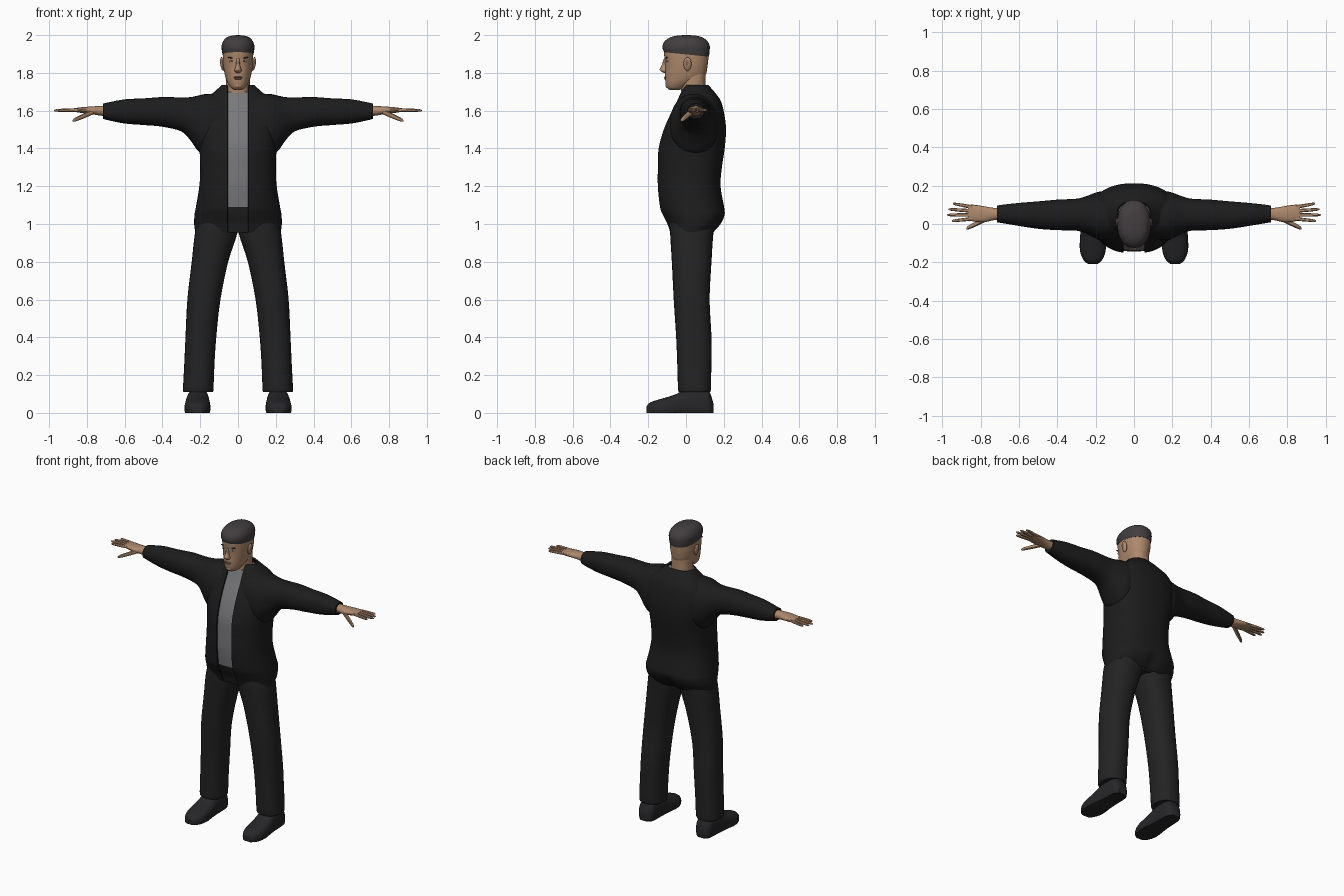
import bpy, bmesh
from math import sin, cos, pi, asin, copysign, exp
from mathutils import Matrix, Vector

cube = bpy.data.objects.get("Cube")
if cube:
    bpy.data.objects.remove(cube, do_unlink=True)


def material(name, rgb):
    m = bpy.data.materials.new(name)
    m.use_nodes = True
    m.diffuse_color = (*rgb, 1)
    m.node_tree.nodes["Principled BSDF"].inputs["Base Color"].default_value = (*rgb, 1)
    return m


JACKET = material("black jacket cloth", (.012, .012, .012))
TROUSERS = material("charcoal trouser cloth", (.017, .017, .017))
SHOES = material("dark shoe leather", (.02, .019, .021))
SHIRT = material("grey shirt cloth", (.19, .19, .2))
SKIN = material("skin", (.42, .25, .15))
LIPS = material("lip tone", (.27, .14, .09))
HAIR = material("dark hair", (.055, .048, .05))
EYE_WHITE = material("eye white", (.5, .48, .45))
parts = []


def finish(name, bm, mat, mirror=False, thickness=0):
    """Turn a bmesh into an object, optionally mirrored across x or thickened."""
    mesh = bpy.data.meshes.new(name)
    bm.to_mesh(mesh)
    bm.free()
    mesh.materials.append(mat)
    obj = bpy.data.objects.new(name, mesh)
    bpy.context.collection.objects.link(obj)
    if thickness:
        shell = obj.modifiers.new("cloth thickness", 'SOLIDIFY')
        shell.thickness = thickness
        shell.offset = -1
    if mirror:
        mod = obj.modifiers.new("other side", 'MIRROR')
        mod.use_mirror_merge = False
    parts.append(obj)
    return obj


def resample(rows, steps):
    """Smooth Catmull-Rom interpolation between the given rings."""
    out = []
    for i in range(len(rows) - 1):
        quad = [rows[max(i - 1, 0)], rows[i], rows[i + 1], rows[min(i + 2, len(rows) - 1)]]
        for s in range(steps):
            t = s / steps
            out.append([b + t * (c - a + t * (2*a - 5*b + 4*c - d + t * (3*(b - c) + d - a))) / 2
                        for a, b, c, d in zip(*quad)])
    return out + [list(rows[-1])]


def loft(name, rows, mat, axis='z', power=2.2, sides=32, steps=4, gap=0, reshape=None, **kw):
    """Skin rings of (position, low u, high u, low v, high v); gap leaves the front open."""
    bm = bmesh.new()
    rings = []
    for t, u0, u1, v0, v1 in resample(rows, steps):
        ru, rv = (u1 - u0) / 2, (v1 - v0) / 2
        start = asin(min(1, (gap / ru) ** (power / 2))) if gap else 0
        ring = []
        for j in range(sides):
            span = j / (sides - 1) if gap else j / sides
            a = -pi / 2 + start + span * (2 * pi - 2 * start)
            u = (u0 + u1) / 2 + ru * copysign(abs(cos(a)) ** (2 / power), cos(a))
            v = (v0 + v1) / 2 + rv * copysign(abs(sin(a)) ** (2 / power), sin(a))
            p = Vector({'x': (t, u, v), 'y': (u, t, v), 'z': (u, v, t)}[axis])
            p.z = max(p.z, 0)
            if reshape:
                reshape(p)
            ring.append(bm.verts.new(p))
        rings.append(ring)
    for low, high in zip(rings, rings[1:]):
        for j in range(sides - 1 if gap else sides):
            k = (j + 1) % sides
            bm.faces.new((low[j], low[k], high[k], high[j]))
    if not gap:
        bm.faces.new(rings[0][::-1])
        bm.faces.new(rings[-1])
        bmesh.ops.recalc_face_normals(bm, faces=bm.faces)
    return finish(name, bm, mat, **kw)


def centred(rows):
    """Expand (z, half width, front, back) to full ring rows."""
    return [(z, -w, w, f, b) for z, w, f, b in rows]


def ball(name, centre, radii, mat, tilt=0, mirror=True):
    bm = bmesh.new()
    place = Matrix.Translation(centre) @ Matrix.Rotation(tilt, 4, 'Y') @ Matrix.Diagonal((*radii, 1))
    bmesh.ops.create_uvsphere(bm, u_segments=20, v_segments=12, radius=1, matrix=place)
    finish(name, bm, mat, mirror=mirror)


# Jacket body, open down the front, with a seat crease at the back
torso = [(.955, .226, -.085, .145), (1.0, .232, -.1, .185), (1.05, .23, -.125, .206),
         (1.09, .223, -.14, .202), (1.2, .205, -.152, .183), (1.3, .2, -.152, .19),
         (1.4, .205, -.148, .205), (1.5, .22, -.12, .212), (1.58, .222, -.085, .203),
         (1.65, .19, -.05, .185), (1.7, .125, -.03, .15), (1.735, .088, -.008, .118)]


def seat_crease(p):
    if p.y > 0:
        p.y -= .025 * exp(-(p.x / .025) ** 2 - ((p.z - .99) / .05) ** 2)


loft("jacket_body", centred(torso), JACKET, power=2.4, sides=64, gap=.055,
     reshape=seat_crease, thickness=.01)

# Shirt and trouser waist sit just inside the jacket
inner = [(z, w - .014, f + .009, b - .028) for z, w, f, b in torso]
loft("shirt", centred([r for r in inner if 1.08 < r[0] < 1.72]), SHIRT, power=2.4)
loft("trouser_waist", centred([r for r in inner if r[0] < 1.1]), TROUSERS, power=2.4)

# Sleeves flare into the armpit and taper to the cuff
loft("sleeves", [(.08, -.08, .17, 1.36, 1.69), (.17, -.085, .17, 1.365, 1.688),
                 (.21, -.07, .16, 1.385, 1.68), (.25, -.05, .145, 1.44, 1.672),
                 (.3, -.035, .132, 1.49, 1.67), (.4, -.032, .127, 1.515, 1.672),
                 (.5, -.025, .118, 1.524, 1.665), (.6, -.01, .11, 1.532, 1.66),
                 (.69, .005, .1, 1.55, 1.643), (.715, .008, .096, 1.557, 1.637)],
     JACKET, axis='x', mirror=True)

# Trouser legs
loft("trouser_legs", [(.11, .135, .285, -.035, .125), (.125, .13, .291, -.042, .132),
                      (.25, .125, .285, -.046, .134), (.4, .115, .278, -.052, .135),
                      (.6, .093, .268, -.065, .125), (.8, .052, .245, -.075, .135),
                      (.95, .004, .228, -.084, .145), (1.04, 0, .205, -.085, .16)],
     TROUSERS, mirror=True, power=2.3)

# Shoes, clipped flat at the ground
loft("shoes", [(-.208, .19, .24, -.01, .035), (-.19, .168, .262, -.02, .055),
               (-.14, .148, .282, -.03, .072), (-.06, .147, .281, -.03, .096),
               (0, .152, .274, -.03, .125), (.09, .155, .268, -.03, .13),
               (.125, .162, .262, -.03, .11), (.145, .185, .24, -.01, .05)],
     SHOES, axis='y', mirror=True, power=2.5)

# Neck and head
loft("neck", centred([(1.6, .066, -.015, .11), (1.7, .064, -.025, .104),
                      (1.8, .062, -.03, .104)]), SKIN)
loft("head", centred([(1.71, .02, -.085, -.035), (1.718, .035, -.098, -.01),
                      (1.735, .048, -.106, .02), (1.76, .061, -.11, .07),
                      (1.79, .07, -.111, .104), (1.83, .077, -.11, .113),
                      (1.87, .08, -.113, .118), (1.92, .08, -.116, .12),
                      (1.96, .072, -.1, .105)]), SKIN, sides=40)


# Cropped hair cap, hairline lower at the nape
def hairline(p):
    if p.z < 1.925:
        p.z -= .1 * p.y


loft("hair", centred([(1.898, .082, -.117, .121), (1.915, .085, -.122, .124),
                      (1.94, .087, -.125, .126), (1.965, .08, -.115, .116),
                      (1.985, .064, -.09, .092), (1.996, .038, -.055, .06),
                      (2.0, .006, -.01, .015)]), HAIR, reshape=hairline)

# Face
loft("nose", centred([(1.8, .012, -.118, -.09), (1.81, .019, -.134, -.09),
                      (1.82, .017, -.139, -.09), (1.84, .011, -.129, -.09),
                      (1.875, .009, -.117, -.09)]), SKIN, sides=16)
ball("eye_whites", (.033, -.099, 1.862), (.014, .007, .006), EYE_WHITE)
ball("irises", (.033, -.104, 1.862), (.0055, .003, .0055), HAIR)
ball("eyebrows", (.035, -.102, 1.88), (.02, .007, .0035), HAIR, tilt=-.1)
ball("upper_lip", (0, -.108, 1.777), (.024, .009, .004), LIPS, mirror=False)
ball("lower_lip", (0, -.107, 1.769), (.02, .009, .005), LIPS, mirror=False)
ball("chin", (0, -.09, 1.733), (.024, .018, .016), SKIN, mirror=False)
ball("ears", (.083, .008, 1.847), (.011, .021, .037), SKIN, tilt=.15)
ball("ear_hollows", (.09, .006, 1.85), (.005, .011, .02), LIPS, tilt=.15)

# Hands: wrist and palm, four fingers, thumb
loft("palms", [(.69, .02, .085, 1.57, 1.628), (.73, .02, .084, 1.574, 1.625),
               (.78, .01, .092, 1.582, 1.622), (.83, .012, .1, 1.588, 1.618),
               (.865, .02, .1, 1.594, 1.613)], SKIN, axis='x', mirror=True, sides=20)


def finger(name, base, tip, radius):
    rows = []
    for t, scale in ((0, 1), (.5, .95), (.9, .7), (1, .25)):
        x, y, z = Vector(base).lerp(Vector(tip), t)
        r = radius * scale
        rows.append((x, y - r, y + r, z - r, z + r))
    loft(name, rows, SKIN, axis='x', mirror=True, sides=12, steps=3)


for name, spread, reach in (("index", -.034, .95), ("middle", -.011, .975),
                            ("ring", .011, .968), ("little", .033, .945)):
    finger(name + "_fingers", (.84, .058 + spread * .9, 1.604),
           (reach, .062 + spread * 1.35, 1.601), .0095)
finger("thumbs", (.765, .03, 1.595), (.875, -.024, 1.547), .014)

# Apply modifiers and smooth the shading, keeping edges sharp
bpy.ops.object.select_all(action='DESELECT')
for obj in parts:
    bpy.context.view_layer.objects.active = obj
    obj.select_set(True)
    for mod in list(obj.modifiers):
        bpy.ops.object.modifier_apply(modifier=mod.name)
    bpy.ops.object.shade_smooth_by_angle()
    obj.select_set(False)
